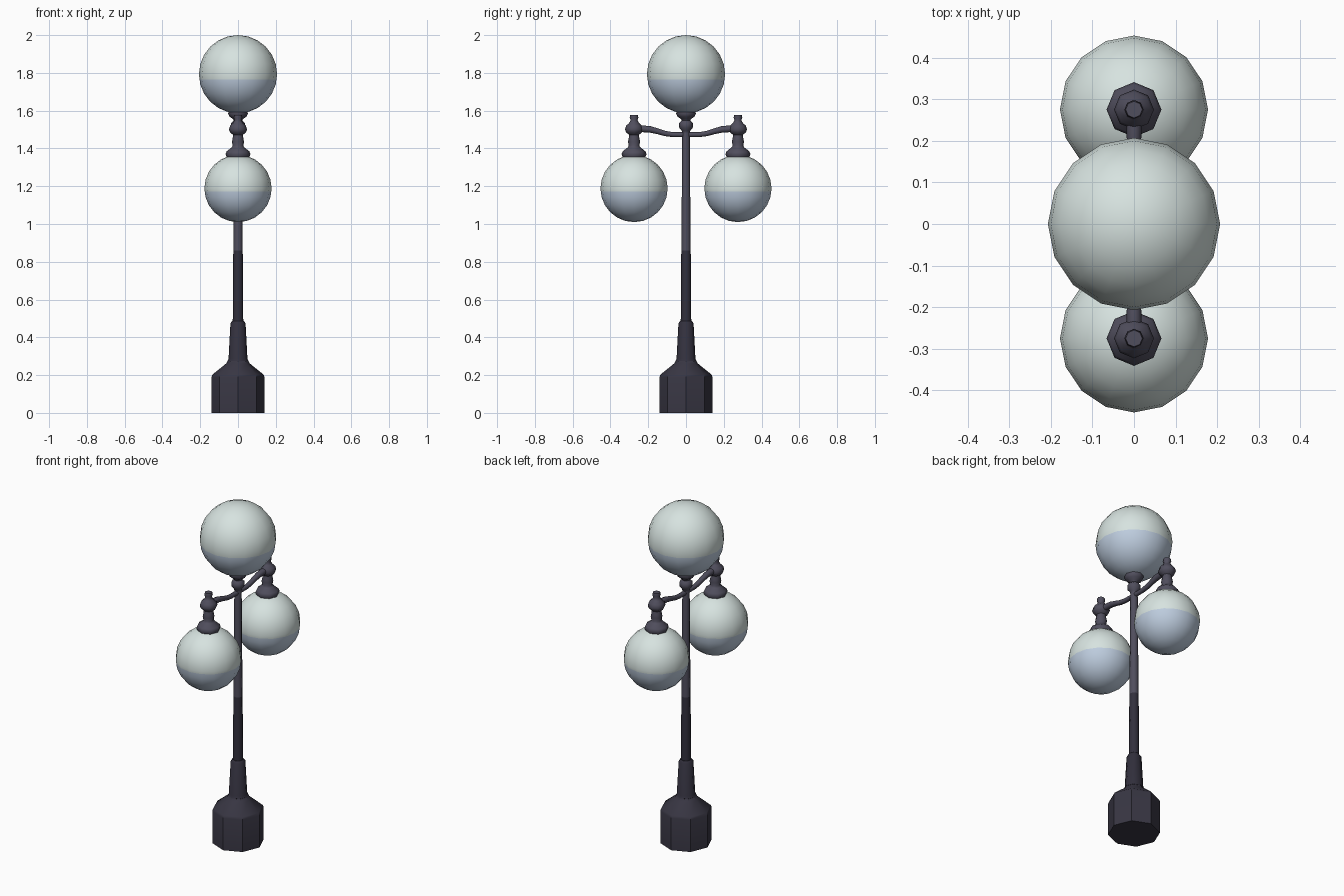
import bpy, bmesh, math
from mathutils import Vector

if "Cube" in bpy.data.objects:
    bpy.data.objects.remove(bpy.data.objects["Cube"])


def mat(name, srgb):
    m = bpy.data.materials.new(name)
    lin = [((c / 255 + 0.055) / 1.055) ** 2.4 for c in srgb]
    m.diffuse_color = (*lin, 1)
    m.use_nodes = True
    m.node_tree.nodes["Principled BSDF"].inputs["Base Color"].default_value = m.diffuse_color
    return m


GLASS = mat("pale_glass", (215, 227, 224))
GLASS_LOW = mat("blue_glass", (190, 205, 223))
METAL = mat("grey_metal", (80, 78, 93))
DARK = mat("dark_metal", (50, 48, 61))
BASE = mat("base_metal", (56, 54, 67))


def finish(bm, name, mats, angle):
    bmesh.ops.recalc_face_normals(bm, faces=bm.faces)
    me = bpy.data.meshes.new(name)
    bm.to_mesh(me)
    bm.free()
    ob = bpy.data.objects.new(name, me)
    bpy.context.collection.objects.link(ob)
    for m in mats:
        me.materials.append(m)
    bpy.ops.object.select_all(action='DESELECT')
    ob.select_set(True)
    bpy.context.view_layer.objects.active = ob
    bpy.ops.object.shade_smooth_by_angle(angle=math.radians(angle))
    return ob


def skin(bm, rings):
    """Join rings of verts with quads and cap the ends."""
    n = len(rings[0])
    for a, b in zip(rings, rings[1:]):
        for i in range(n):
            j = (i + 1) % n
            bm.faces.new((a[i], a[j], b[j], b[i]))
    bm.faces.new(rings[0])
    bm.faces.new(rings[-1])


def lathe(name, profile, material, y=0, n=8, angle=50):
    bm = bmesh.new()
    skin(bm, [[bm.verts.new((r * math.cos(2 * math.pi * i / n),
                             y + r * math.sin(2 * math.pi * i / n), z))
               for i in range(n)] for z, r in profile])
    return finish(bm, name, [material], angle)


def globe(name, y, z, r, split):
    bm = bmesh.new()
    bmesh.ops.create_uvsphere(bm, u_segments=16, v_segments=12, radius=r)
    bmesh.ops.translate(bm, verts=bm.verts, vec=(0, y, z))
    bmesh.ops.bisect_plane(bm, geom=bm.verts[:] + bm.edges[:] + bm.faces[:],
                           plane_co=(0, 0, split), plane_no=(0, 0, 1))
    for f in bm.faces:
        f.material_index = int(f.calc_center_median().z < split)
    finish(bm, name, [GLASS, GLASS_LOW], 60)


def arm(name, side):
    path = [(0, 1.473, .013), (.07, 1.473, .013), (.11, 1.479, .014), (.15, 1.491, .015),
            (.19, 1.501, .017), (.23, 1.504, .018), (.277, 1.502, .018)]
    bm = bmesh.new()
    pts = [Vector((0, side * y, z)) for y, z, _ in path]
    rings = []
    for k, p in enumerate(pts):
        t = (pts[min(k + 1, len(pts) - 1)] - pts[max(k - 1, 0)]).normalized()
        u = Vector((1, 0, 0))
        v = t.cross(u)
        rings.append([bm.verts.new(p + path[k][2] * (u * math.cos(i * math.pi / 4)
                                                     + v * math.sin(i * math.pi / 4)))
                      for i in range(8)])
    skin(bm, rings)
    finish(bm, name, [METAL], 50)


# octagonal base with sloped shoulder
lathe("base", [(0, .14), (.19, .14), (.203, .135), (.262, .062), (.275, .055)], BASE, angle=30)
# tapered sleeve and pole in two tones
lathe("pole_sleeve", [(.265, .05), (.275, .056), (.287, .05), (.475, .04), (.487, .03)], DARK)
lathe("lower_pole", [(.47, .028), (.86, .025)], DARK)
lathe("upper_pole", [(.86, .025), (1.2, .022), (1.49, .02)], METAL)
# knob and cup under the top globe
lathe("top_holder", [(1.485, .02), (1.495, .023), (1.51, .036), (1.535, .036), (1.548, .022),
                     (1.556, .026), (1.568, .045), (1.583, .052), (1.605, .05)], METAL)
globe("top_globe", 0, 1.793, .207, 1.766)

# two side arms with hanging globes
for label, s in (("back", 1), ("front", -1)):
    y = s * .275
    arm(label + "_arm", s)
    lathe(label + "_lamp_holder",
          [(1.355, .06), (1.37, .066), (1.385, .06), (1.405, .034), (1.415, .028), (1.435, .032),
           (1.455, .028), (1.472, .026), (1.485, .042), (1.50, .048), (1.52, .042),
           (1.535, .026), (1.55, .018), (1.562, .023), (1.577, .02)], METAL, y=y)
    globe(label + "_globe", y, 1.188, .178, 1.172)
